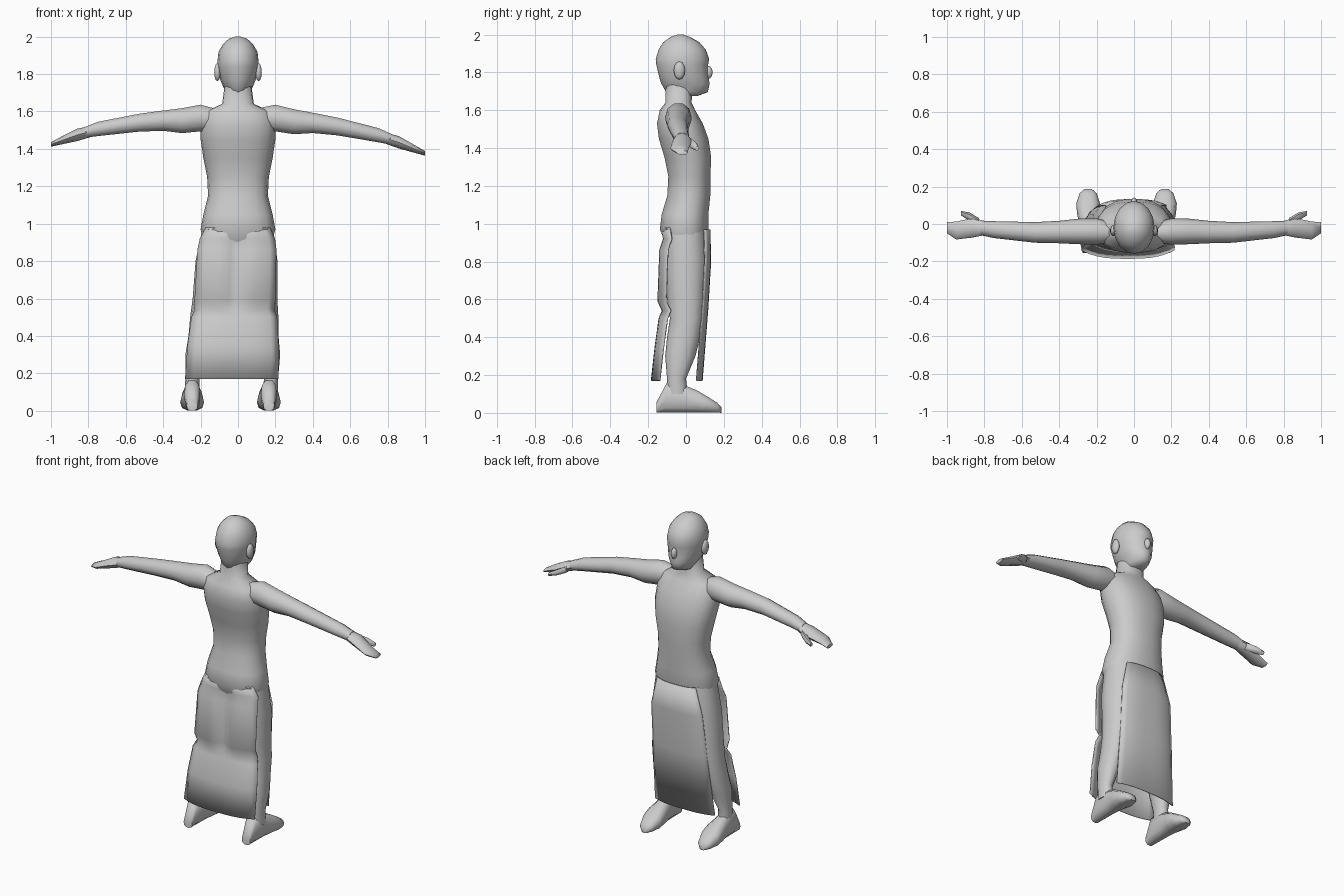
import bpy, bmesh, math
from mathutils import Vector

old = bpy.data.objects.get("Cube")
if old:
    bpy.data.objects.remove(old)

grey = (.6, .6, .6, 1)
clay = bpy.data.materials.new("clay_grey")
clay.use_nodes = True
clay.diffuse_color = grey
clay.node_tree.nodes["Principled BSDF"].inputs["Base Color"].default_value = grey


def finish(name, bm):
    """Turn the bmesh into a smooth shaded grey object."""
    bmesh.ops.recalc_face_normals(bm, faces=bm.faces)
    mesh = bpy.data.meshes.new(name)
    bm.to_mesh(mesh)
    bm.free()
    mesh.materials.append(clay)
    obj = bpy.data.objects.new(name, mesh)
    bpy.context.collection.objects.link(obj)
    bpy.ops.object.select_all(action="DESELECT")
    obj.select_set(True)
    bpy.context.view_layer.objects.active = obj
    bpy.ops.object.shade_smooth_by_angle(angle=math.radians(60))
    return obj


def bridge(bm, lines, closed):
    """Fill quads between neighbouring rows of vertices."""
    for low, high in zip(lines, lines[1:]):
        for i in range(0 if closed else 1, len(low)):
            bm.faces.new((low[i - 1], low[i], high[i], high[i - 1]))


def loft(name, rings, sides=12, power=2):
    """Skin rounded sections given as centre and two half axes."""
    bm = bmesh.new()
    lines = []
    for centre, u, v in rings:
        line = []
        for i in range(sides):
            angle = math.tau * i / sides
            c, s = (math.copysign(abs(t) ** (2 / power), t)
                    for t in (math.cos(angle), math.sin(angle)))
            line.append(bm.verts.new(Vector(centre) + Vector(u) * c + Vector(v) * s))
        lines.append(line)
    bridge(bm, lines, closed=True)
    bm.faces.new(lines[0])
    bm.faces.new(lines[-1])
    return finish(name, bm)


def upright(rows, centre_x=lambda z: 0):
    """Level sections from height, half width, back and front."""
    return [((centre_x(z), (back + front) / 2, z), (width, 0, 0), (0, (front - back) / 2, 0))
            for z, width, back, front in rows]


def blob(name, centre, size):
    """Small ellipsoid for the facial features."""
    bm = bmesh.new()
    bmesh.ops.create_uvsphere(bm, u_segments=10, v_segments=6, radius=1)
    bmesh.ops.scale(bm, vec=size, verts=bm.verts)
    bmesh.ops.translate(bm, vec=centre, verts=bm.verts)
    return finish(name, bm)


def drift(z):
    """The lower body leans slightly to one side toward the ground."""
    return -.04 * max(0, 1 - z)


def cloth(name, rows, bow, columns=12):
    """Hanging sheet from height, half width, depth and groove; edges curve by bow."""
    bm = bmesh.new()
    lines = []
    for z, width, y, groove in rows:
        line = []
        for i in range(columns + 1):
            u = 2 * i / columns - 1
            fold = bow * abs(u) ** 3 + groove * max(0, 1 - 3 * abs(u))
            line.append(bm.verts.new((drift(z) + width * u, y + fold, z)))
        lines.append(line)
    bridge(bm, lines, closed=False)
    thickness = finish(name, bm).modifiers.new("thickness", "SOLIDIFY")
    thickness.thickness = .006
    thickness.offset = 0


# Torso and neck
torso_rows = [
    (.9, .18, -.11, .1), (.97, .2, -.14, .12), (1.05, .185, -.13, .12),
    (1.15, .16, -.1, .13), (1.25, .165, -.095, .13), (1.35, .185, -.115, .135),
    (1.45, .2, -.145, .12), (1.53, .2, -.155, .09), (1.6, .175, -.14, .05),
    (1.64, .085, -.11, .03), (1.75, .07, -.11, .04)]
loft("torso", upright(torso_rows), sides=18, power=2.3)

# Head with nose and ears
head_rows = [
    (1.675, .05, -.08, .06), (1.695, .06, -.105, .115), (1.74, .083, -.13, .125),
    (1.77, .095, -.14, .12), (1.84, .11, -.157, .117), (1.87, .11, -.16, .123),
    (1.92, .104, -.145, .105), (1.96, .08, -.12, .07), (1.988, .05, -.08, .02),
    (2, .015, -.045, -.015)]
loft("head", upright(head_rows), sides=16)
blob("nose", (0, .117, 1.8), (.018, .024, .035))


def build_side(name, side):
    # Ear
    blob(name + "_ear", (side * .11, -.035, 1.81), (.018, .03, .048))

    # Arm and hand, one side hanging a little lower
    def along_arm(rows):
        return [((side * x, y, z - side * .03 * (x - .2)), (0, depth, 0), (0, 0, height))
                for x, z, height, y, depth in rows]

    arm_rows = [
        (.12, 1.56, .06, -.045, .055), (.2, 1.565, .075, -.04, .07),
        (.3, 1.548, .07, -.04, .068), (.4, 1.545, .057, -.043, .06),
        (.53, 1.53, .05, -.045, .055), (.75, 1.49, .04, -.03, .045),
        (.82, 1.47, .03, -.022, .038)]
    loft(name + "_arm", along_arm(arm_rows), sides=10)
    hand_rows = [
        (.79, 1.475, .03, -.022, .036), (.86, 1.455, .033, -.02, .052),
        (.95, 1.42, .02, -.035, .048), (1, 1.4, .012, -.02, .03)]
    loft(name + "_hand", along_arm(hand_rows), sides=8)
    thumb_rows = [
        (.83, 1.455, .022, .01, .022), (.88, 1.435, .02, .04, .022),
        (.925, 1.42, .012, .058, .012)]
    loft(name + "_thumb", along_arm(thumb_rows), sides=6)

    # Leg, splaying outward to the ankle
    def leg_x(z):
        return side * (.1 + .11 * min(1, max(0, .95 - z) / .75)) + drift(z)

    leg_rows = [
        (.97, .09, -.11, .1), (.8, .097, -.11, .11), (.6, .075, -.1, .1),
        (.5, .07, -.085, .09), (.4, .06, -.1, .075), (.3, .058, -.11, .05),
        (.18, .038, -.1, 0), (.1, .04, -.1, .01)]
    loft(name + "_leg", upright(leg_rows, leg_x))

    # Foot, from heel to toe
    foot_x = side * .205 + drift(0)
    foot_rows = [
        (-.155, .03, .06), (-.1, .043, .165), (-.01, .046, .15), (.06, .06, .12),
        (.11, .064, .09), (.165, .045, .055), (.187, .02, .03)]
    loft(name + "_foot", [
        ((foot_x, y, top / 2), (width, 0, 0), (0, 0, top / 2))
        for y, width, top in foot_rows], sides=10, power=2.6)


build_side("left", 1)
build_side("right", -1)

# Hanging cloth behind and in front of the legs
back_rows = [
    (.98, .17, -.13, 0), (.92, .2, -.12, .02), (.86, .21, -.14, .02),
    (.59, .215, -.15, .03), (.54, .212, -.125, 0), (.5, .228, -.142, 0),
    (.35, .243, -.163, 0), (.17, .249, -.183, 0)]
cloth("back_cloth", back_rows, bow=.045)
front_rows = [
    (.97, .135, .126, 0), (.8, .18, .13, 0), (.55, .19, .115, 0), (.17, .21, .085, 0)]
cloth("front_cloth", front_rows, bow=-.03)
